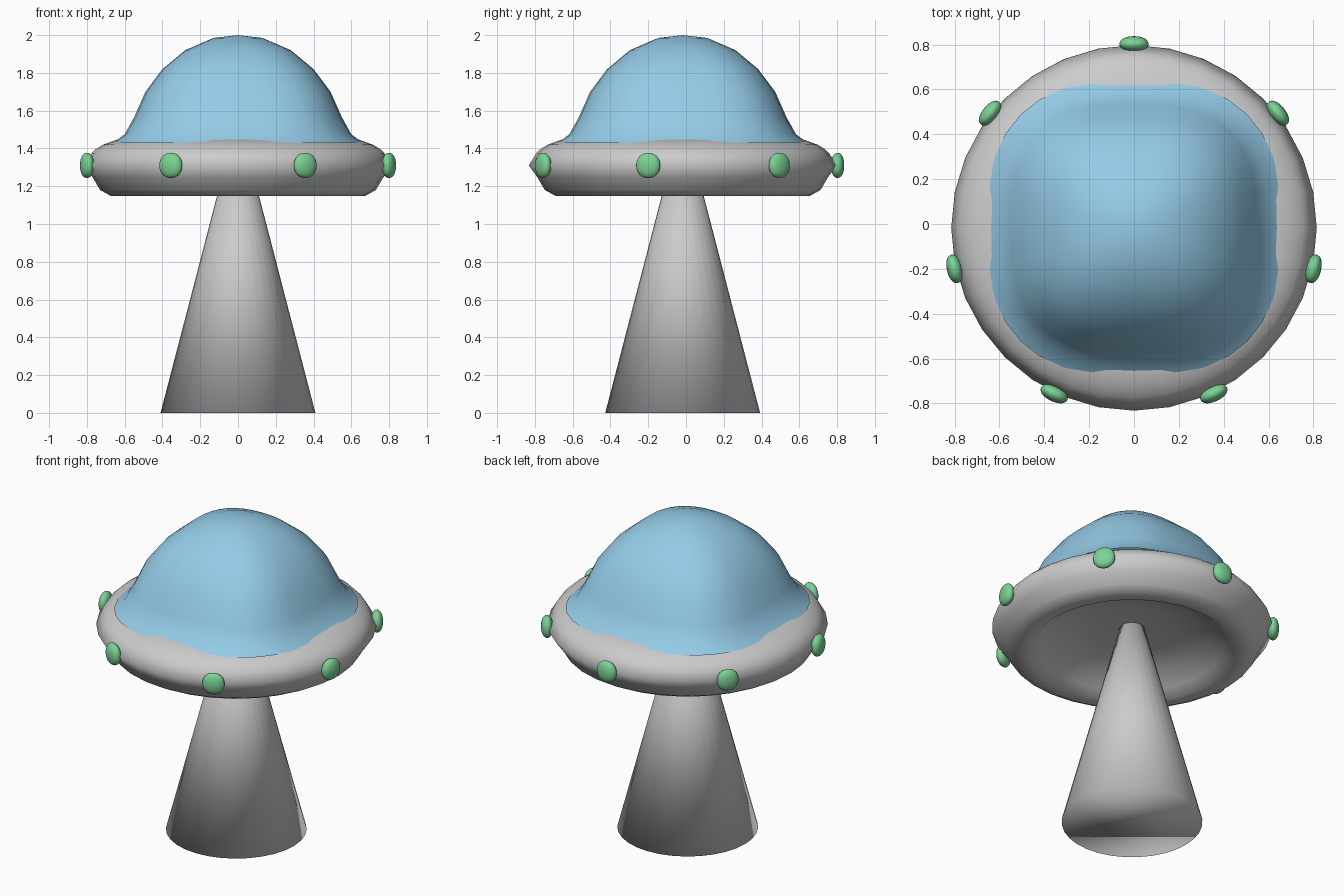
import bpy, bmesh
from math import sin, cos, pi, copysign

if "Cube" in bpy.data.objects:
    bpy.data.objects.remove(bpy.data.objects["Cube"])

YC = -0.0175   # centre of the craft in y


def material(name, rgb):
    m = bpy.data.materials.new(name)
    m.diffuse_color = (*rgb, 1)
    m.use_nodes = True
    m.node_tree.nodes["Principled BSDF"].inputs["Base Color"].default_value = m.diffuse_color
    return m


def lathe(name, rows, sides=32, mat=None, smooth_angle=None):
    """Loft rings from (radius, z, squareness); squareness 2 is a circle."""
    bm = bmesh.new()
    rings = []
    for r, z, n in rows:
        if r == 0:
            rings.append([bm.verts.new((0, YC, z))] * sides)
            continue
        ring = []
        for i in range(sides):
            a = 2 * pi * i / sides
            x = copysign(abs(cos(a)) ** (2 / n), cos(a))
            y = copysign(abs(sin(a)) ** (2 / n), sin(a))
            ring.append(bm.verts.new((r * x, YC + r * y, z)))
        rings.append(ring)
    for lo, hi in zip(rings, rings[1:]):
        for i in range(sides):
            j = (i + 1) % sides
            bm.faces.new(list(dict.fromkeys((lo[i], lo[j], hi[j], hi[i]))))
    bmesh.ops.recalc_face_normals(bm, faces=bm.faces)
    me = bpy.data.meshes.new(name)
    bm.to_mesh(me)
    bm.free()
    me.shade_smooth()
    ob = bpy.data.objects.new(name, me)
    bpy.context.collection.objects.link(ob)
    if mat:
        me.materials.append(mat)
    return ob


blue = material("dome_blue", (0.3, 0.6, 0.8))
green = material("light_green", (0.2, 0.65, 0.3))

# Saucer hull: hollow underside, pointed rim, flat top under the dome
hull = [(0, 1.30), (0.25, 1.295), (0.43, 1.26), (0.54, 1.19), (0.60, 1.147),
        (0.67, 1.147), (0.73, 1.18), (0.768, 1.245), (0.815, 1.31),
        (0.775, 1.375), (0.755, 1.395), (0.715, 1.42), (0.64, 1.447),
        (0.56, 1.45), (0, 1.45)]
lathe("saucer_hull", [(r, z, 2) for r, z in hull])

# Dome: rounded-square plan, flared at the foot
dome = [(0.66, 1.43, 2.6), (0.60, 1.475, 2.7), (0.55, 1.565, 2.75),
        (0.49, 1.70, 2.75), (0.40, 1.82, 2.7), (0.28, 1.92, 2.5),
        (0.13, 1.985, 2.2), (0, 2.0, 2)]
lathe("dome", dome, mat=blue)

# Beam: tapering cone from the ground into the hollow underside
bpy.ops.mesh.primitive_cone_add(vertices=32, radius1=0.41, radius2=0.064,
                                depth=1.33, location=(0, YC, 0.665))
beam = bpy.context.object
beam.name = "beam"
beam.data.shade_smooth()

# Seven rounded lights around the rim
for k in range(7):
    a = pi / 2 + 2 * pi * k / 7
    bpy.ops.mesh.primitive_cube_add(
        size=2, location=(0.82 * cos(a), YC + 0.82 * sin(a), 1.31),
        rotation=(0, 0, a))
    light = bpy.context.object
    light.name = f"rim_light_{k + 1}"
    light.scale = (0.035 / 0.84, 0.065 / 0.84, 0.067 / 0.84)
    light.modifiers.new("round", 'SUBSURF').levels = 3
    light.modifiers["round"].render_levels = 3
    light.data.shade_smooth()
    light.data.materials.append(green)
